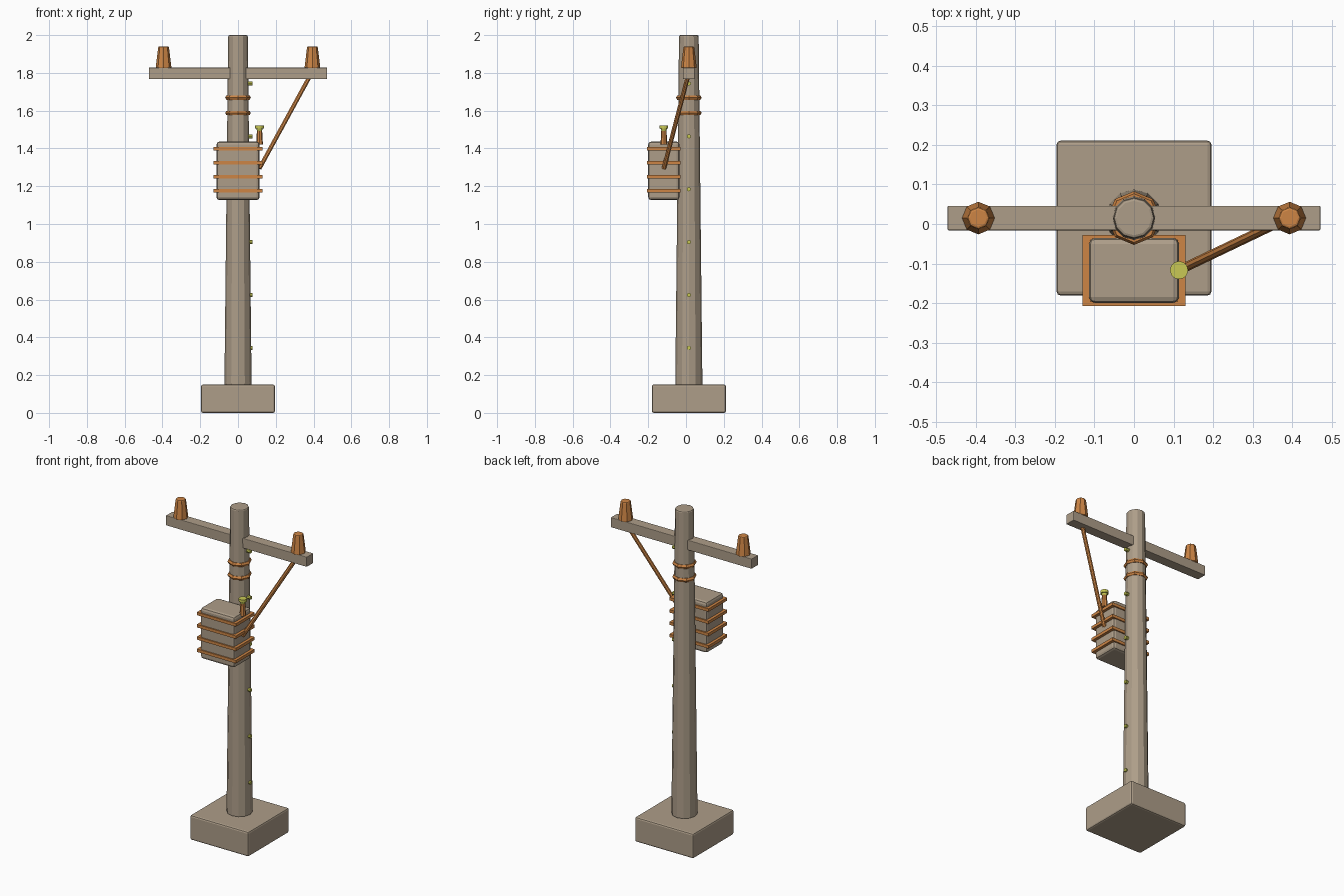
import bpy, math
from mathutils import Vector

if "Cube" in bpy.data.objects:
    bpy.data.objects.remove(bpy.data.objects["Cube"])


def material(name, rgb):
    m = bpy.data.materials.new(name)
    m.diffuse_color = (*rgb, 1)
    m.use_nodes = True
    m.node_tree.nodes["Principled BSDF"].inputs["Base Color"].default_value = m.diffuse_color
    return m


TAN = material("weathered_tan", (0.42, 0.34, 0.25))
COPPER = material("copper_orange", (0.61, 0.235, 0.06))
LIME = material("yellow_green", (0.58, 0.58, 0.09))
CY = 0.015  # depth of the pole axis


def finish(name, mat, bevel=0, segments=2):
    ob = bpy.context.object
    ob.name = name
    ob.data.materials.append(mat)
    if bevel:
        b = ob.modifiers.new("bevel", 'BEVEL')
        b.width, b.segments = bevel, segments
        b.limit_method, b.angle_limit = 'ANGLE', math.radians(50)
    return ob


def box(name, mat, lo, hi, bevel=0):
    lo, hi = Vector(lo), Vector(hi)
    bpy.ops.mesh.primitive_cube_add(size=1, location=(lo + hi) / 2)
    bpy.context.object.scale = hi - lo
    bpy.ops.object.transform_apply(location=False, rotation=False, scale=True)
    return finish(name, mat, bevel)


def rod(name, mat, a, b, r1, r2, sides=8, bevel=0):
    a, b = Vector(a), Vector(b)
    d = b - a
    bpy.ops.mesh.primitive_cone_add(vertices=sides, radius1=r1, radius2=r2,
                                    depth=d.length, location=(a + b) / 2,
                                    rotation=d.to_track_quat('Z', 'Y').to_euler())
    return finish(name, mat, bevel)


# Footing, pole and cross arm
box("footing", TAN, (-0.196, CY - 0.196, 0), (0.196, CY + 0.196, 0.15), 0.01)
rod("pole", TAN, (0, CY, 0.145), (0, CY, 2), 0.072, 0.052, 12, 0.008)
box("cross_arm", TAN, (-0.472, CY - 0.031, 1.768), (0.472, CY + 0.031, 1.828), 0.003)

# Insulators on the arm ends
for side, x in (("left", -0.394), ("right", 0.394)):
    rod(side + "_insulator", COPPER, (x, CY, 1.825), (x, CY, 1.94), 0.042, 0.028, 8, 0.006)

# Clamping bands round the pole
for i, z in enumerate((1.669, 1.588)):
    bpy.ops.mesh.primitive_torus_add(major_segments=8, minor_segments=6, major_radius=0.055,
                                     minor_radius=0.013, location=(0, CY, z))
    finish(f"pole_band_{i + 1}", COPPER)

# Transformer tank with cooling fins
box("transformer_tank", TAN, (-0.114, -0.2, 1.127), (0.114, -0.035, 1.436), 0.015)
for i in range(4):
    z = 1.175 + 0.0742 * i
    box(f"cooling_fin_{i + 1}", COPPER, (-0.131, -0.207, z - 0.009), (0.131, -0.028, z + 0.009))

# Bushing with flared terminal cap
bx, by = 0.114, -0.117
rod("bushing", COPPER, (bx, by, 1.42), (bx, by, 1.492), 0.018, 0.014)
rod("terminal_neck", LIME, (bx, by, 1.49), (bx, by, 1.508), 0.012, 0.018, 12)
rod("terminal_cap", LIME, (bx, by, 1.505), (bx, by, 1.522), 0.023, 0.023, 12)

# Cable run from the tank to the right insulator
rod("cable_strut", COPPER, (bx, by, 1.295), (0.39, CY, 1.8), 0.012, 0.012)

# Climbing pegs up the right side
for i in range(6):
    z = 0.344 + 0.28 * i
    rod(f"climbing_peg_{i + 1}", LIME, (0.04, CY, z), (0.077, CY, z), 0.011, 0.011)
